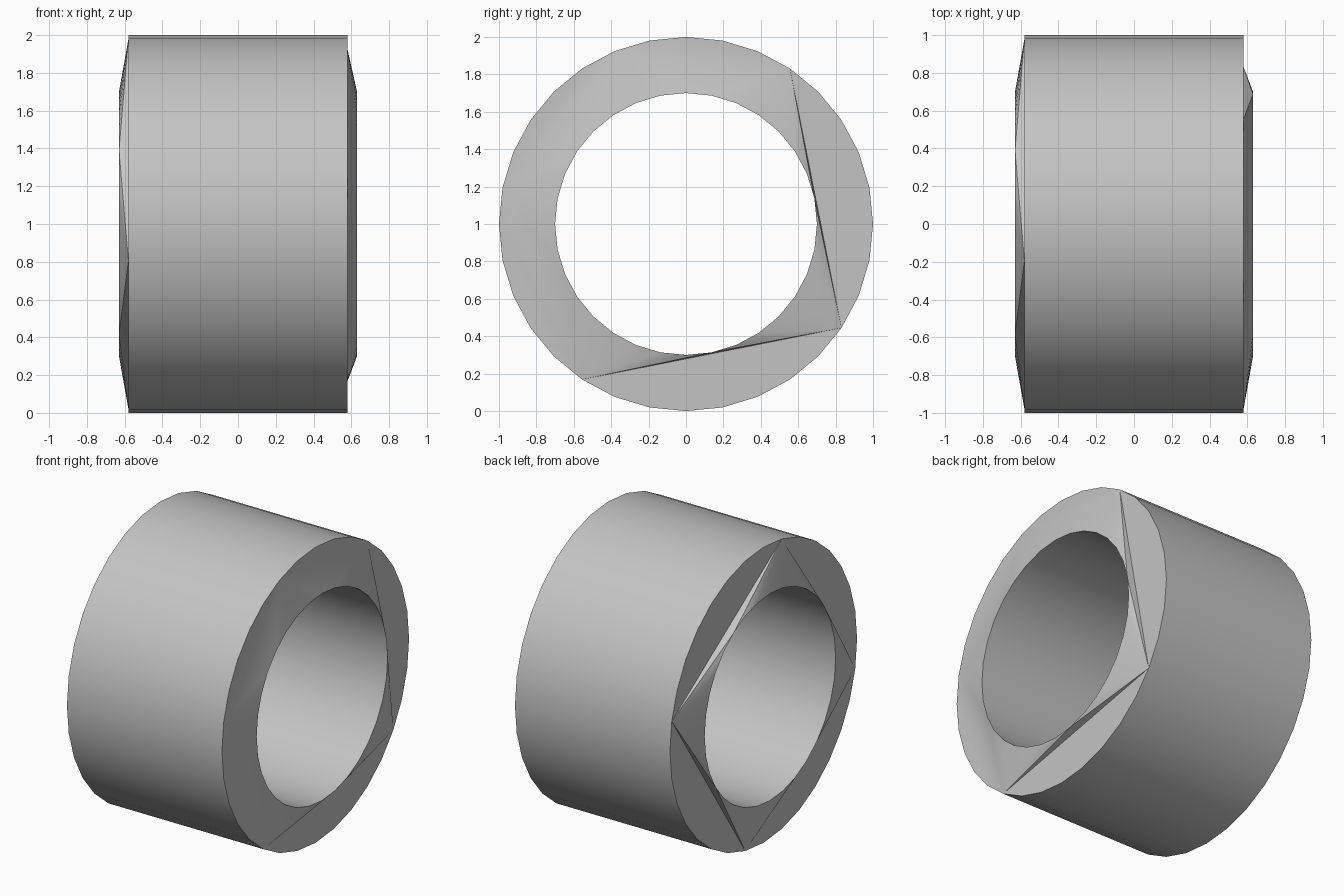
import bpy
import bmesh
from math import cos, sin, pi

SIDES = 32
OUTER_R, INNER_R = 1.0, 0.7
OUTER_X, INNER_X = 0.58, 0.63

cube = bpy.data.objects.get("Cube")
if cube:
    bpy.data.objects.remove(cube, do_unlink=True)

# Plain grey material
grey = bpy.data.materials.new("plain grey")
grey.use_nodes = True
colour = (0.55, 0.55, 0.55, 1)
grey.diffuse_color = colour
grey.node_tree.nodes["Principled BSDF"].inputs["Base Color"].default_value = colour

bm = bmesh.new()


def ring(radius, x):
    steps = [2 * pi * i / SIDES for i in range(SIDES)]
    return [bm.verts.new((x, radius * cos(a), 1 + radius * sin(a))) for a in steps]


def bridge(a, b):
    for i in range(SIDES):
        j = (i + 1) % SIDES
        bm.faces.new((a[i], a[j], b[j], b[i]))


def end_cap(outer, inner, corners):
    """Flat outer segments between corners, with fans rising to the bore rim."""
    o = lambda i: outer[i % SIDES]
    n = lambda i: inner[i % SIDES]
    for a, b in zip(corners, corners[1:] + [corners[0] + SIDES]):
        mid = (a + b) // 2
        bm.faces.new([o(i) for i in range(a, b + 1)])
        bm.faces.new((o(a), o(b), n(mid)))
        for i in range(a, b):
            bm.faces.new((o(a if i < mid else b), n(i), n(i + 1)))


# Outer wall and bore
outer_left, outer_right = ring(OUTER_R, OUTER_X), ring(OUTER_R, -OUTER_X)
inner_left, inner_right = ring(INNER_R, INNER_X), ring(INNER_R, -INNER_X)
bridge(outer_left, outer_right)
bridge(inner_left, inner_right)

# Faceted ends
end_cap(outer_left, inner_left, [5, 10, 15, 21, 29])
end_cap(outer_right, inner_right, [1, 9, 17, 25])
bmesh.ops.recalc_face_normals(bm, faces=bm.faces)

mesh = bpy.data.meshes.new("ring_sleeve")
bm.to_mesh(mesh)
bm.free()
mesh.materials.append(grey)
sleeve = bpy.data.objects.new("ring_sleeve", mesh)
bpy.context.collection.objects.link(sleeve)

# Smooth walls, sharp rims
bpy.ops.object.select_all(action="DESELECT")
sleeve.select_set(True)
bpy.context.view_layer.objects.active = sleeve
bpy.ops.object.shade_smooth_by_angle()
